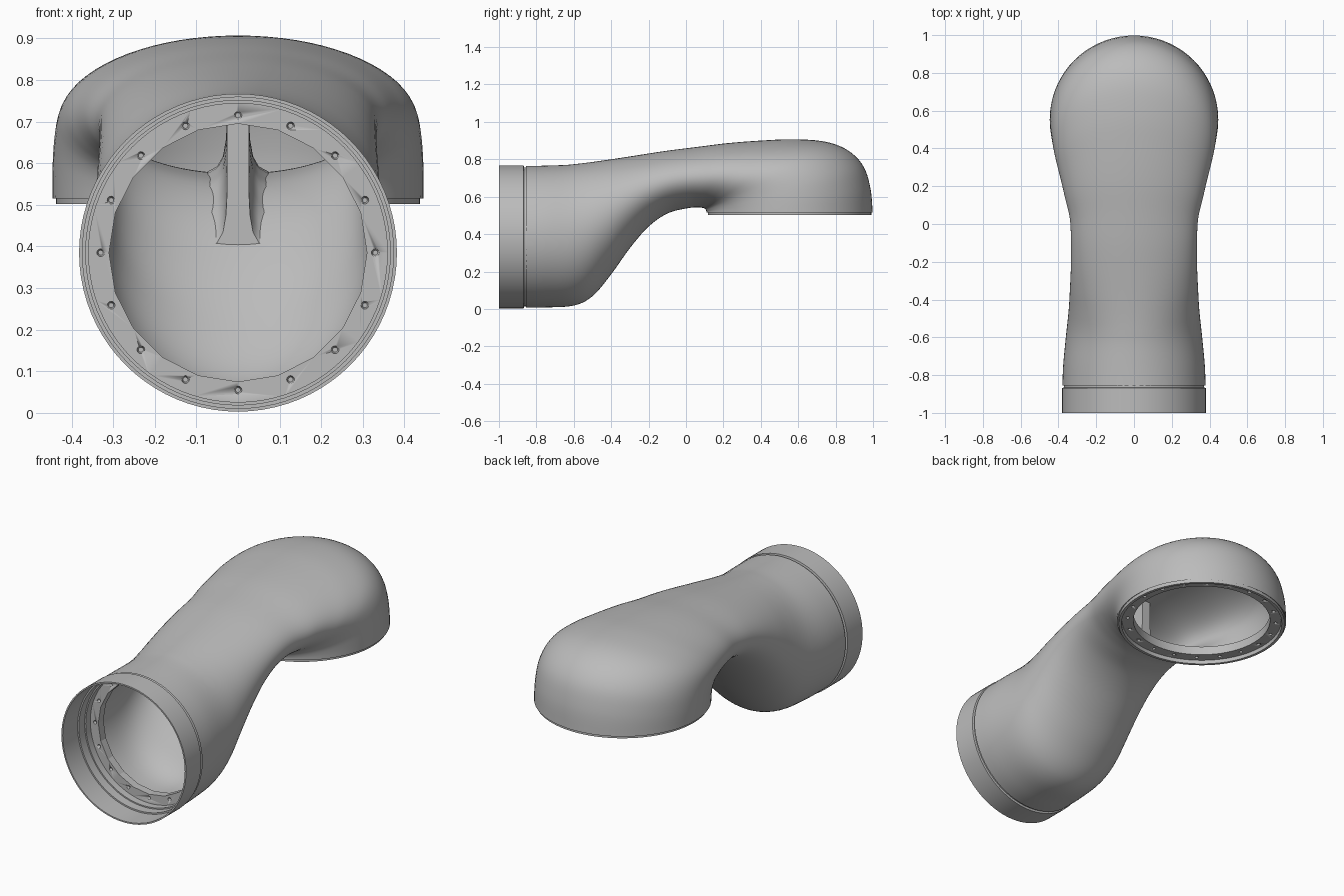
import bpy, bmesh
from math import sin, cos, pi, radians
from mathutils import Vector, Matrix

if "Cube" in bpy.data.objects:
    bpy.data.objects.remove(bpy.data.objects["Cube"])

gray = bpy.data.materials.new("plain gray")
gray.use_nodes = True
gray.diffuse_color = (0.5, 0.5, 0.5, 1)
gray.node_tree.nodes["Principled BSDF"].inputs["Base Color"].default_value = (0.5, 0.5, 0.5, 1)


def finish(name, bm, angle=35):
    """Turn a bmesh into a shaded object."""
    bmesh.ops.recalc_face_normals(bm, faces=bm.faces)
    mesh = bpy.data.meshes.new(name)
    bm.to_mesh(mesh)
    bm.free()
    mesh.materials.append(gray)
    obj = bpy.data.objects.new(name, mesh)
    bpy.context.collection.objects.link(obj)
    bpy.ops.object.select_all(action='DESELECT')
    bpy.context.view_layer.objects.active = obj
    obj.select_set(True)
    bpy.ops.object.shade_smooth_by_angle(angle=radians(angle))
    return obj


def skin(name, rings, loop=True, angle=35):
    """Join rings of points; loop back to the first ring or cap both ends."""
    bm = bmesh.new()
    rows = [[bm.verts.new(p) for p in ring] for ring in rings]
    pairs = list(zip(rows, rows[1:]))
    if loop:
        pairs.append((rows[-1], rows[0]))
    else:
        bm.faces.new(rows[0])
        bm.faces.new(rows[-1])
    for a, b in pairs:
        for i in range(len(a)):
            j = (i + 1) % len(a)
            bm.faces.new((a[i], a[j], b[j], b[i]))
    return finish(name, bm, angle)


def front_point(r, h, a):
    return Vector((r * sin(a), h, 0.385 + r * cos(a)))


def outlet_point(r, h, a):
    return Vector((r * sin(a), 0.554 - r * cos(a), h))


def revolve(name, profile, sides, place, angle=35):
    rings = [[place(r, h, 2 * pi * i / sides) for i in range(sides)] for r, h in profile]
    return skin(name, rings, True, angle)


def drill(obj, count, radius, height, place, turn):
    """Cut a circle of small countersunk bolt holes."""
    bm = bmesh.new()
    for i in range(count):
        spot = Matrix.Translation(place(radius, height, 2 * pi * i / count))
        bmesh.ops.create_cone(bm, cap_ends=True, segments=12, radius1=0.013,
                              radius2=0.006, depth=0.03, matrix=spot @ turn)
    cutter = finish("hole_cutter", bm)
    cutter.hide_render = True
    mod = obj.modifiers.new("holes", 'BOOLEAN')
    mod.object = cutter
    mod.solver = 'EXACT'
    bpy.context.view_layer.objects.active = obj
    bpy.ops.object.modifier_apply(modifier=mod.name)
    bpy.data.objects.remove(cutter)


# Duct sections: lower point (y, z), upper point (y, z), half width
keys = [
    (-.855, .008, -.855, .764, .379), (-.75, .008, -.75, .766, .375),
    (-.6, .018, -.64, .77, .363), (-.5, .068, -.57, .777, .354),
    (-.4, .185, -.49, .787, .345), (-.3, .325, -.38, .803, .339),
    (-.2, .44, -.25, .823, .334), (-.1, .51, -.1, .846, .333),
    (0, .537, .06, .866, .34), (.06, .543, .22, .886, .365),
    (.09, .54, .4, .9, .388), (.1, .537, .58, .907, .41),
    (.103, .534, .75, .893, .427), (.106, .53, .87, .845, .437),
    (.108, .525, .95, .76, .443), (.11, .52, .987, .64, .446),
    (.11, .515, .998, .515, .446)]
WALL = 0.035


def smooth_keys(ks, steps=5):
    """Catmull-Rom interpolation between sections."""
    ks = [Vector(k) for k in ks]
    out = []
    for i in range(len(ks) - 1):
        a, b, c, d = ks[max(i - 1, 0)], ks[i], ks[i + 1], ks[min(i + 2, len(ks) - 1)]
        for s in range(steps):
            t = s / steps
            out.append(b + (c - a) * (t / 2) + (a * 2 - b * 5 + c * 4 - d) * (t * t / 2)
                       + (b * 3 - a - c * 3 + d) * (t ** 3 / 2))
    return out + [ks[-1]]


def section(k, inset=0.0, sides=72):
    low, high = Vector((0, k[0], k[1])), Vector((0, k[2], k[3]))
    mid, half = (low + high) / 2, (high - low) / 2
    half = half.normalized() * (half.length - inset)
    side = Vector((k[4] - inset, 0, 0))
    return [mid + half * cos(2 * pi * i / sides) + side * sin(2 * pi * i / sides)
            for i in range(sides)]


# Duct shell: outside skin, then inside skin back to the start
last = keys[-1]
inner_keys = keys[1:-1] + [(last[0], .54, last[2], .54, last[4])]
outer = [section(k) for k in smooth_keys(keys)]
inner = [section(k, WALL) for k in smooth_keys(inner_keys)]
skin("duct_shell", outer + inner[::-1] + [section(keys[1], 0.01)], True, 50)

# Inlet collar with stepped socket and outside groove
revolve("inlet_collar", [
    (.382, -1), (.382, -.868), (.371, -.866), (.371, -.77), (.359, -.77),
    (.359, -.82), (.366, -.82), (.366, -.87), (.374, -.87), (.374, -1)], 80, front_point)

# Inlet bolt flange
flange = revolve("inlet_flange", [(.31, -.78), (.364, -.78), (.364, -.735), (.31, -.735)],
                 20, front_point, 15)
drill(flange, 16, 0.33, -.78, front_point, Matrix.Rotation(-pi / 2, 4, 'X'))

# Outlet lip and bolt flange
revolve("outlet_lip", [(.437, .53), (.437, .502), (.422, .502), (.418, .53)], 80, outlet_point)
flange = revolve("outlet_flange", [(.36, .522), (.425, .522), (.425, .57), (.36, .57)],
                 64, outlet_point)
drill(flange, 20, 0.39, .522, outlet_point, Matrix.Identity(4))


# Centre vane: splits the duct, flared where it meets the floor
def height_at(y, low):
    """Height of the duct floor or roof at y."""
    pts = [(k[0], k[1]) if low else (k[2], k[3]) for k in keys[:12]]
    for (y0, z0), (y1, z1) in zip(pts, pts[1:]):
        if y0 <= y <= y1:
            return z0 + (z1 - z0) * (y - y0) / (y1 - y0)
    return pts[-1][1]


flare = [(.078, 0), (.05, .015), (.036, .04), (.029, .08), (.027, .12)]
vane = []
for n in range(17):
    y = -.27 + .37 * n / 16
    floor = height_at(y, True) + WALL
    right = [(w, floor + h) for w, h in flare] + [(.027, height_at(y, False) - .02)]
    outline = [(.078, floor - .02)] + right
    vane.append([(x, y, z) for x, z in outline] + [(-x, y, z) for x, z in reversed(outline)])
skin("centre_vane", vane, False, 40)
